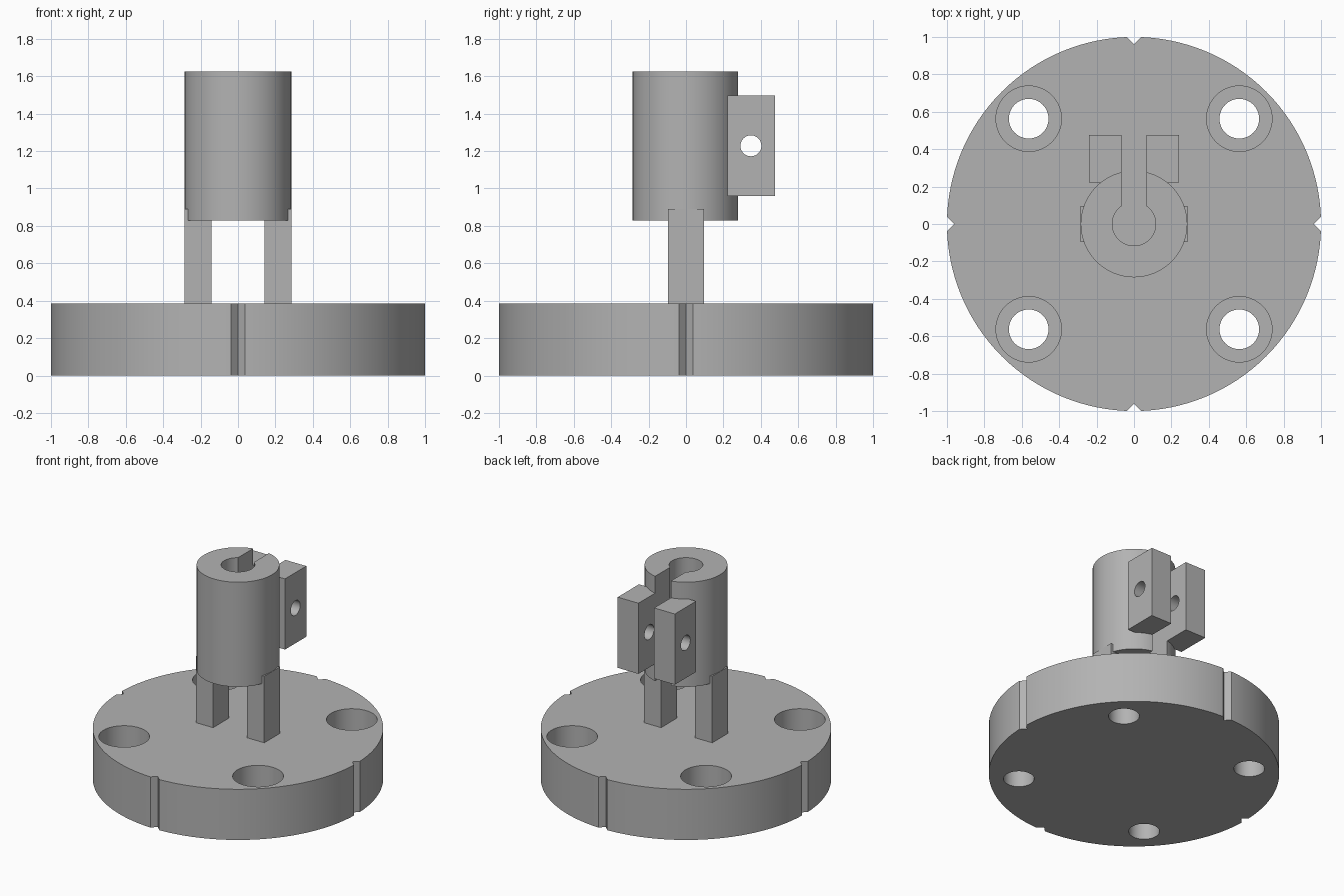
import bpy
import math

default = bpy.data.objects.get("Cube")
if default:
    bpy.data.objects.remove(default, do_unlink=True)

grey = bpy.data.materials.new("plain grey")
grey.use_nodes = True
GREY = (0.45, 0.45, 0.45, 1)
grey.diffuse_color = GREY
grey.node_tree.nodes["Principled BSDF"].inputs["Base Color"].default_value = GREY


def box(name, x, y, z, turn=0.0):
    """Box from (min, max) ranges, optionally turned about its own z axis."""
    mid = [(a + b) / 2 for a, b in (x, y, z)]
    bpy.ops.mesh.primitive_cube_add(size=1, location=mid, rotation=(0, 0, turn))
    ob = bpy.context.object
    ob.name = name
    ob.scale = [b - a for a, b in (x, y, z)]
    bpy.ops.object.transform_apply(location=True, rotation=True, scale=True)
    ob.data.materials.append(grey)
    return ob


def cylinder(name, radius, low, high, x=0.0, y=0.0, sides=64):
    bpy.ops.mesh.primitive_cylinder_add(
        vertices=sides, radius=radius, depth=high - low, location=(x, y, (low + high) / 2))
    ob = bpy.context.object
    ob.name = name
    bpy.ops.object.transform_apply(location=True, rotation=True, scale=True)
    ob.data.materials.append(grey)
    return ob


def cut(target, cutter):
    """Subtract the cutter from the target and remove it."""
    cutter.hide_render = True
    mod = target.modifiers.new("cut", 'BOOLEAN')
    mod.operation = 'DIFFERENCE'
    mod.solver = 'EXACT'
    mod.object = cutter
    select(target)
    bpy.ops.object.modifier_apply(modifier=mod.name)
    bpy.data.objects.remove(cutter, do_unlink=True)


def select(ob):
    bpy.ops.object.select_all(action='DESELECT')
    ob.select_set(True)
    bpy.context.view_layer.objects.active = ob


def smooth(ob):
    select(ob)
    bpy.ops.object.shade_smooth_by_angle(angle=math.radians(30))


BASE_TOP = 0.385
SLOT = 0.066

# Round base with four counterbored holes
base = cylinder("base_plate", 1.0, 0, BASE_TOP, sides=128)
for sx in (-1, 1):
    for sy in (-1, 1):
        px, py = sx * 0.563, sy * 0.563
        cut(base, cylinder("bolt_hole", 0.106, -0.1, 0.6, px, py))
        cut(base, cylinder("counterbore", 0.175, 0.17, 0.6, px, py))

# V notches on the rim
h = 0.0267
for i in range(4):
    a = i * math.pi / 2
    cx, cy = math.cos(a), math.sin(a)
    cut(base, box("rim_notch", (cx - h, cx + h), (cy - h, cy + h), (-0.1, 0.6), math.pi / 4))
smooth(base)

# Split clamp tube
tube = cylinder("clamp_tube", 0.285, 0.83, 1.625, sides=96)
cut(tube, cylinder("bore", 0.116, 0.7, 1.8))
cut(tube, box("slot", (-SLOT, SLOT), (0, 0.5), (0.7, 1.8)))
smooth(tube)

for side, s in (("left", 1), ("right", -1)):
    # Support legs
    box(side + "_leg", sorted((s * 0.143, s * 0.287)), (-0.095, 0.095), (BASE_TOP, 0.89))

    # Clamp ears with a cross hole
    ear = box(side + "_clamp_ear", sorted((s * SLOT, s * 0.24)), (0.222, 0.477), (0.96, 1.497))
    pin = cylinder("pin_hole", 0.056, -0.5, 0.5, sides=48)
    pin.rotation_euler = (0, math.pi / 2, 0)
    pin.location = (0, 0.347, 1.228)
    select(pin)
    bpy.ops.object.transform_apply(location=True, rotation=True, scale=True)
    cut(ear, pin)
    smooth(ear)
